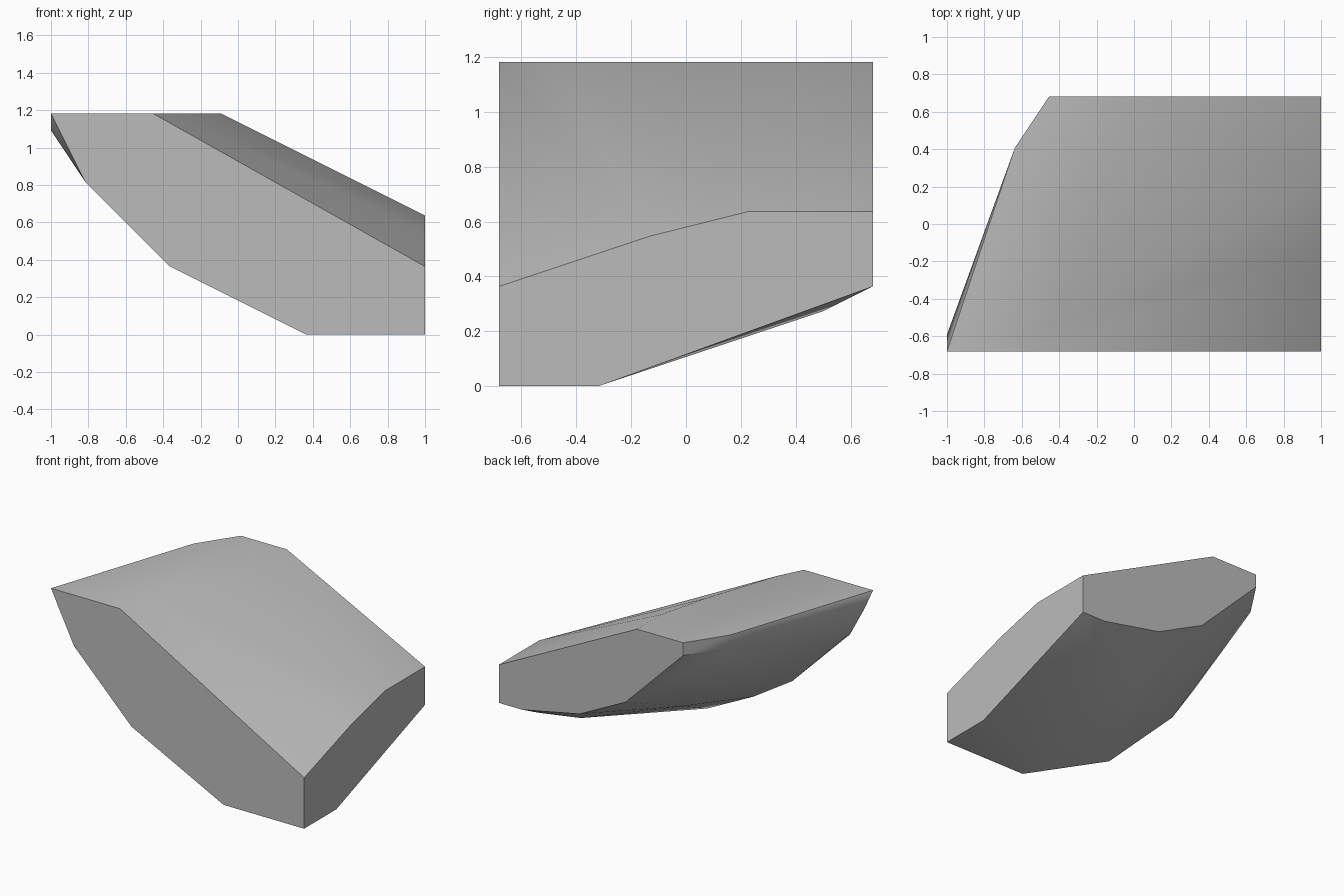
import bpy
import bmesh
import math
from mathutils import Vector

default_cube = bpy.data.objects.get("Cube")
if default_cube:
    bpy.data.objects.remove(default_cube, do_unlink=True)

UNIT = 1 / 11          # lattice step of the rock
END = 11               # flat cut on the left side
DEPTH = 7.5            # half depth, front and back cuts
TOP = 13               # flat cut on top

# Flat cut outlines of the rock, each in its own plane
front_outline = [(-11, 13), (-5, 13), (11, 4), (11, 0), (4, 0), (-4, 4), (-9, 9)]
back_outline = [(-5, 13), (-1, 13), (11, 7), (11, 4), (9, 4), (4, 5), (0, 7), (-5, 12)]
side_outline = [(-1.5, 6), (2.5, 7), (-3.5, 0)]
top_outline = [(-4, -5.5), (-2, 0.5), (-1, 4.5), (-7, 4.5)]

# Rounded underside and right flank
underside = [(-11, -6.5, 12), (-9, -6.5, 9), (-7, 4.5, 12), (-2, -5.5, 3),
             (2, -5.5, 1), (0, 0.5, 4), (6, 4.5, 3), (9, 5.5, 3), (6, -4.5, 0)]

points = [(x, -DEPTH, z) for x, z in front_outline]
points += [(x, DEPTH, z) for x, z in back_outline]
points += [(END, y, z) for y, z in side_outline]
points += [(x, y, TOP) for x, y in top_outline]
points += underside


def make_material(name, value):
    material = bpy.data.materials.new(name)
    material.use_nodes = True
    colour = (value, value, value, 1)
    material.diffuse_color = colour
    shader = material.node_tree.nodes["Principled BSDF"]
    shader.inputs["Base Color"].default_value = colour
    return material


def make_hull(name, coords, material):
    """Wrap a closed convex skin around the points."""
    bm = bmesh.new()
    for co in coords:
        bm.verts.new(Vector(co) * UNIT)
    bmesh.ops.convex_hull(bm, input=bm.verts[:], use_existing_faces=False)
    loose = [v for v in bm.verts if not v.link_faces]
    bmesh.ops.delete(bm, geom=loose, context="VERTS")
    bmesh.ops.dissolve_limit(bm, angle_limit=math.radians(0.5),
                             verts=bm.verts[:], edges=bm.edges[:])
    bmesh.ops.recalc_face_normals(bm, faces=bm.faces[:])
    mesh = bpy.data.meshes.new(name)
    bm.to_mesh(mesh)
    bm.free()
    mesh.materials.append(material)
    obj = bpy.data.objects.new(name, mesh)
    bpy.context.collection.objects.link(obj)
    return obj


# Rock body: softly shaded flanks, crisp cut faces
rock = make_hull("rock_chunk", points, make_material("stone_grey", 0.5))
bpy.ops.object.select_all(action="DESELECT")
rock.select_set(True)
bpy.context.view_layer.objects.active = rock
bpy.ops.object.shade_smooth_by_angle(angle=math.radians(35))
